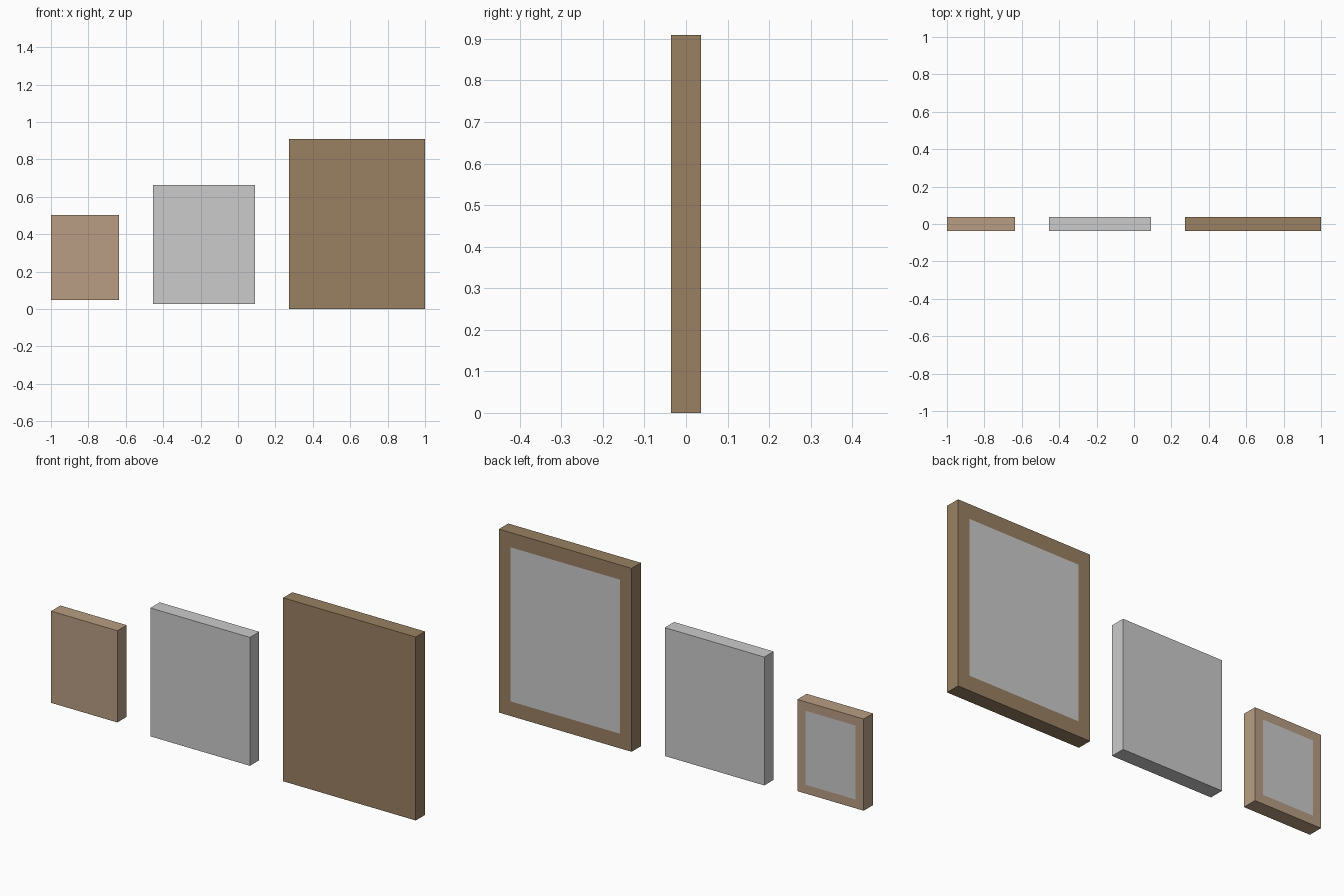
import bpy

if "Cube" in bpy.data.objects:
    bpy.data.objects.remove(bpy.data.objects["Cube"])

DEPTH = 0.0727   # thickness of every frame
PROUD = 0.0006   # picture sheet sits almost flush with the back


def material(name, rgb):
    mat = bpy.data.materials.new(name)
    mat.diffuse_color = (*rgb, 1)
    mat.use_nodes = True
    mat.node_tree.nodes["Principled BSDF"].inputs["Base Color"].default_value = mat.diffuse_color
    return mat


def box(name, centre, size, mat=None):
    bpy.ops.mesh.primitive_cube_add(size=1, location=centre)
    obj = bpy.context.object
    obj.name = name
    obj.scale = size
    bpy.ops.object.transform_apply(location=False, rotation=False, scale=True)
    if mat:
        obj.data.materials.append(mat)
    return obj


def picture_frame(name, x, z, width, height, margin_x, margin_z, mat):
    # solid frame slab
    box(name + "_frame", (x, 0, z), (width, DEPTH, height), mat)
    # grey picture sheet on the +y face
    bpy.ops.mesh.primitive_plane_add(
        size=1, location=(x, DEPTH / 2 + PROUD, z), rotation=(-1.5707963, 0, 0))
    sheet = bpy.context.object
    sheet.name = name + "_picture"
    sheet.scale = (width - 2 * margin_x, height - 2 * margin_z, 1)
    bpy.ops.object.transform_apply(location=False, rotation=True, scale=True)


light_wood = material("light_wood", (0.48, 0.337, 0.227))
dark_wood = material("dark_wood", (0.32, 0.216, 0.122))

# three frames, small to large
picture_frame("small", -0.818, 0.2755, 0.3636, 0.4545, 0.044, 0.044, light_wood)
picture_frame("medium", -0.182, 0.346, 0.5455, 0.6364, 0.055, 0.055, None)
picture_frame("large", 0.6364, 0.4545, 0.7273, 0.9091, 0.0636, 0.0727, dark_wood)
